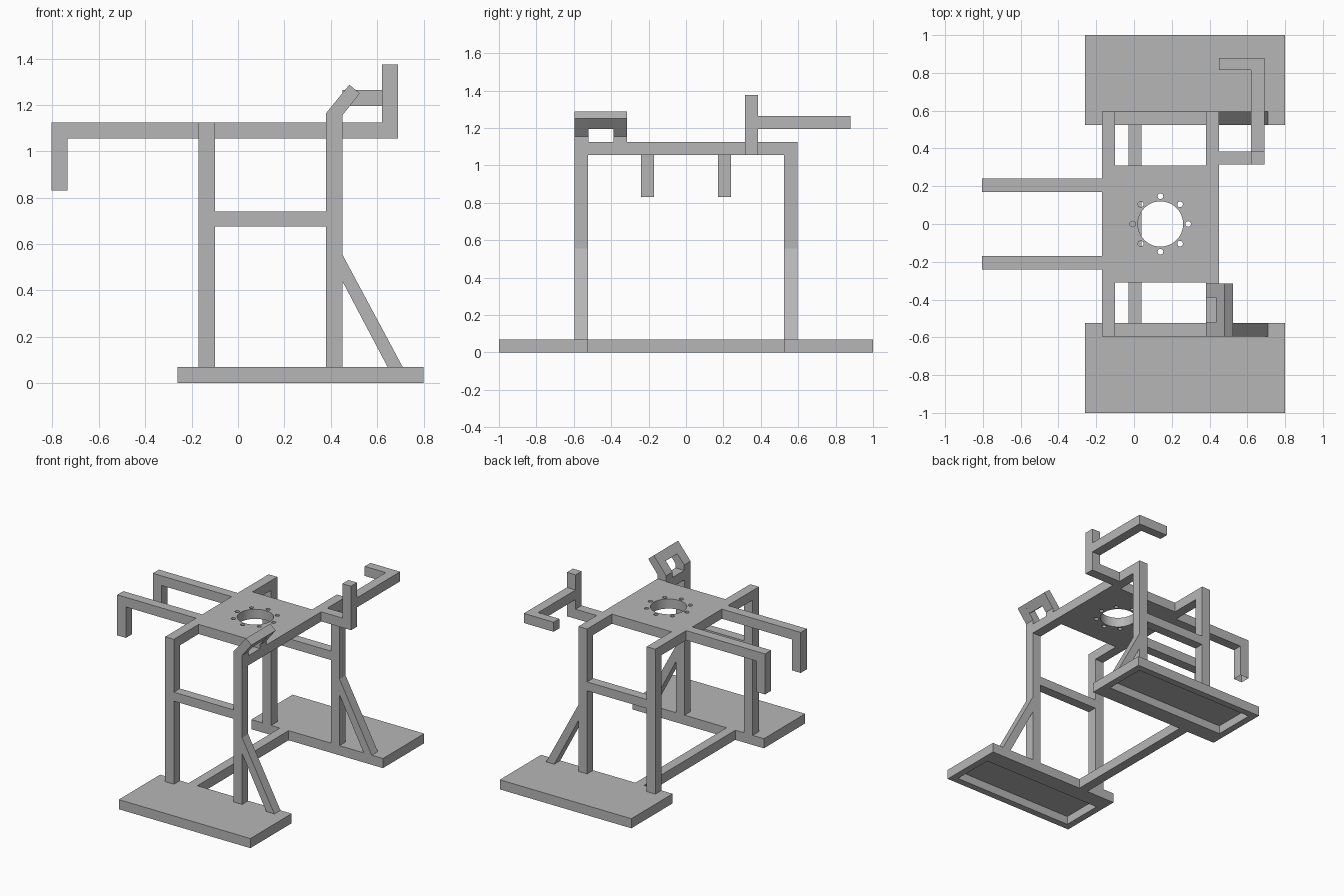
import bpy
import bmesh
from math import cos, sin, pi
from mathutils import Matrix, Vector

cube = bpy.data.objects.get("Cube")
if cube:
    bpy.data.objects.remove(cube, do_unlink=True)

steel = bpy.data.materials.new("grey_steel")
steel.use_nodes = True
GREY = (0.47, 0.47, 0.47, 1)
steel.diffuse_color = GREY
steel.node_tree.nodes["Principled BSDF"].inputs["Base Color"].default_value = GREY

T = 0.07                 # square tube width
TOP = 1.125              # top of the frame
LOW = TOP - T            # underside of the top frame
OUT = 0.595              # outer face of the side frames
INN = OUT - T
LEG_A, LEG_B = -0.17, 0.38   # x starts of the two legs
BASE_X = (-0.26, 0.80)


def finish(name, bm):
    bmesh.ops.recalc_face_normals(bm, faces=bm.faces)
    mesh = bpy.data.meshes.new(name)
    bm.to_mesh(mesh)
    bm.free()
    mesh.materials.append(steel)
    obj = bpy.data.objects.new(name, mesh)
    bpy.context.collection.objects.link(obj)
    return obj


def box_bm(x, y, z):
    lo, hi = Vector((x[0], y[0], z[0])), Vector((x[1], y[1], z[1]))
    bm = bmesh.new()
    bmesh.ops.create_cube(bm, size=1, matrix=Matrix.Translation((lo + hi) / 2)
                          @ Matrix.Diagonal((hi - lo).to_4d()))
    bm.normal_update()
    return bm


def box(name, x, y, z):
    return finish(name, box_bm(x, y, z))


def prism(name, profile, y):
    """Extrude an x-z profile along y."""
    bm = bmesh.new()
    face = bm.faces.new([bm.verts.new((px, y[0], pz)) for px, pz in profile])
    new = bmesh.ops.extrude_face_region(bm, geom=[face])["geom"]
    verts = [v for v in new if isinstance(v, bmesh.types.BMVert)]
    bmesh.ops.translate(bm, verts=verts, vec=(0, y[1] - y[0], 0))
    return finish(name, bm)


def bottom(bm):
    return min(bm.faces, key=lambda f: f.calc_center_median().z)


# Side frames, trays and hooks, once for each side
for side, s in (("front", -1), ("back", 1)):
    def span(a, b):
        return tuple(sorted((s * a, s * b)))

    tube_y = span(INN, OUT)
    box(side + "_base_rail", BASE_X, tube_y, (0, T))
    for end, x in (("right", LEG_A), ("left", LEG_B)):
        box(f"{side}_{end}_leg", (x, x + T), tube_y, (T, LOW))
    box(side + "_middle_bar", (LEG_A + T, LEG_B), tube_y, (0.675, 0.74))
    prism(side + "_diagonal_brace",
          [(0.45, 0.555), (0.45, 0.44), (0.645, T), (0.71, T)], tube_y)

    # Tray, hollow underneath
    bm = box_bm(BASE_X, span(OUT, 1.0), (0, T))
    floor = bottom(bm)
    bmesh.ops.inset_region(bm, faces=[floor], thickness=T)
    pit = bmesh.ops.extrude_face_region(bm, geom=[floor])["geom"]
    bmesh.ops.translate(bm, vec=(0, 0, 0.06),
                        verts=[v for v in pit if isinstance(v, bmesh.types.BMVert)])
    bmesh.ops.delete(bm, geom=[f for f in [floor] if f.is_valid], context="FACES")
    finish(side + "_tray", bm)

    # Top cross bar, hook arm and open-ended hook
    box(side + "_top_bar", (LEG_A + T, LEG_B), span(0.24, 0.31), (LOW, TOP))
    hook_y = span(0.17, 0.24)
    box(side + "_hook_arm", (-0.805, LEG_A), hook_y, (LOW, TOP))
    bm = box_bm((-0.805, -0.735), hook_y, (0.83, LOW))
    bmesh.ops.delete(bm, geom=[bottom(bm)], context="FACES_ONLY")
    finish(side + "_hook_drop", bm)

# Beams running front to back
box("right_top_beam", (LEG_A, LEG_A + T), (-OUT, OUT), (LOW, TOP))
box("left_top_beam", (LEG_B, LEG_B + T), (-OUT, OUT), (LOW, TOP))
box("base_cross_beam", (-0.03, 0.04), (-INN, INN), (0, T))

# Mounting plate with a round opening and a ring of bolt holes
plate = box("mounting_plate", (LEG_A + T, LEG_B), (-0.24, 0.24), (LOW, TOP))
bm = bmesh.new()
holes = [(0.14, 0, 0.12, 48)]
holes += [(0.14 + 0.147 * cos(i * pi / 4), 0.147 * sin(i * pi / 4), 0.015, 16)
          for i in range(8)]
for x, y, r, n in holes:
    bmesh.ops.create_cone(bm, cap_ends=True, segments=n, radius1=r, radius2=r,
                          depth=0.3, matrix=Matrix.Translation((x, y, TOP)))
cutter = finish("hole_cutter", bm)
cutter.hide_render = True
mod = plate.modifiers.new("holes", "BOOLEAN")
mod.operation, mod.solver, mod.object = "DIFFERENCE", "EXACT", cutter
bpy.context.view_layer.objects.active = plate
plate.select_set(True)
bpy.ops.object.modifier_apply(modifier=mod.name)
bpy.data.objects.remove(cutter, do_unlink=True)
bpy.ops.object.shade_smooth_by_angle()

# Side arm: out, up, back and round to the end
ARM_X, ARM_Y, ARM_Z = (0.62, 0.69), (0.315, 0.385), (1.195, 1.265)
box("side_arm", (LEG_B + T, ARM_X[0]), ARM_Y, (LOW, TOP))
box("side_arm_post", ARM_X, ARM_Y, (LOW, 1.375))
box("side_arm_reach", ARM_X, (ARM_Y[1], 0.88), ARM_Z)
box("side_arm_end", (0.45, ARM_X[0]), (0.815, 0.88), ARM_Z)

# Tilted handle: two bent uprights joined by a bar
BENT = [(0.38, TOP), (0.45, TOP), (0.45, 1.155), (0.525, 1.25), (0.48, 1.287), (0.38, 1.165)]
prism("handle_front_upright", BENT, (-OUT, -0.522))
prism("handle_back_upright", BENT, (-0.388, -0.315))
prism("handle_bar", [(0.48, 1.195), (0.525, 1.25), (0.48, 1.287), (0.435, 1.232)],
      (-0.522, -0.388))
